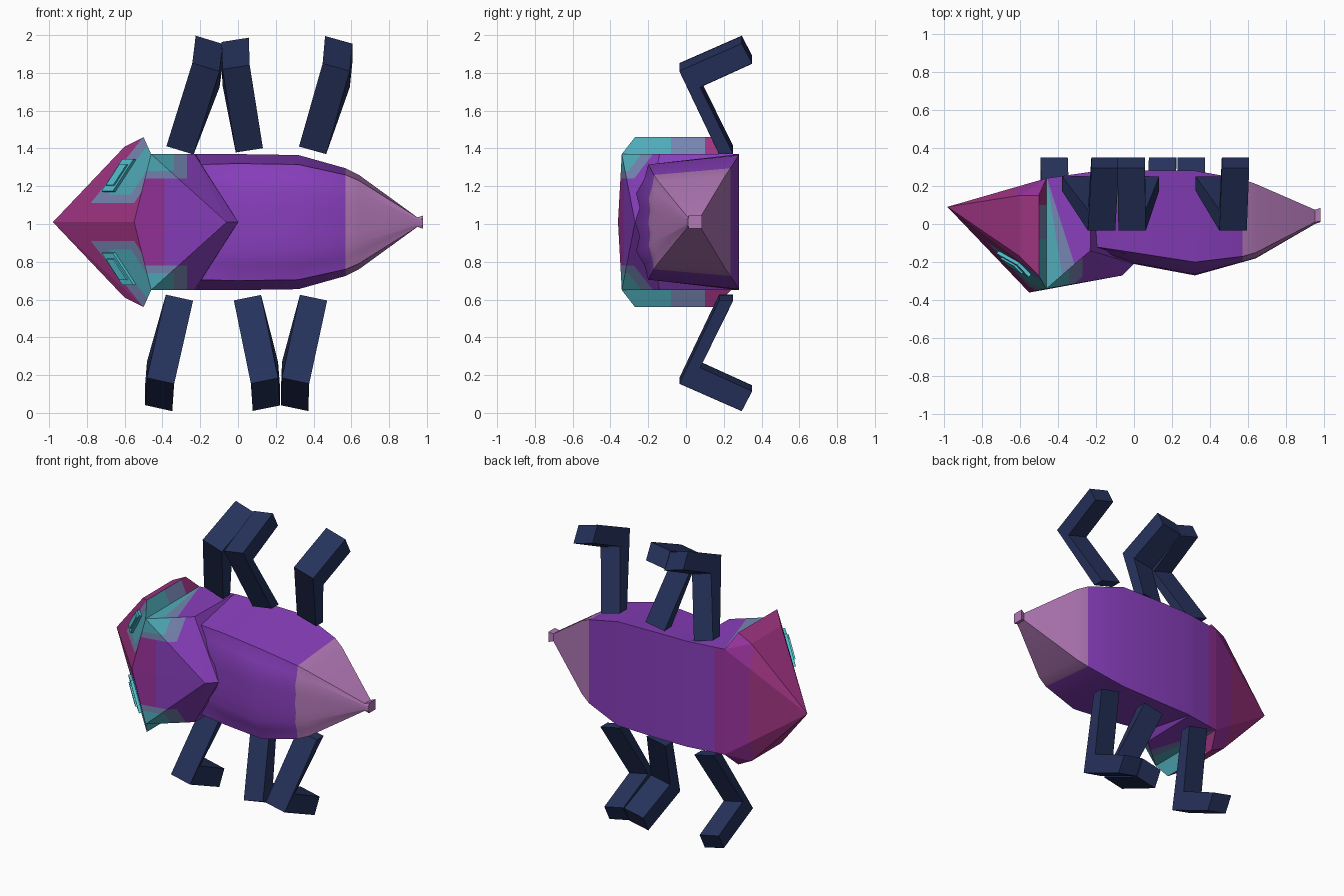
import bpy, bmesh
from mathutils import Vector

cube = bpy.data.objects.get("Cube")
if cube:
    bpy.data.objects.remove(cube)

MID = 1.01  # height of the body axis


def material(name, *rgb):
    linear = [((c / 255 + 0.055) / 1.055) ** 2.4 for c in rgb] + [1]
    m = bpy.data.materials.new(name)
    m.use_nodes = True
    m.diffuse_color = linear
    m.node_tree.nodes["Principled BSDF"].inputs["Base Color"].default_value = linear
    return m


MAGENTA = material("magenta", 160, 52, 130)
PLUM = material("plum", 152, 50, 155)
PURPLE = material("purple", 136, 62, 188)
PINK = material("dusty pink", 178, 120, 182)
TEAL = material("teal", 80, 172, 186)
PALE = material("pale blue", 118, 134, 178)
EYE = material("bright teal", 82, 195, 210)
NAVY = material("navy", 38, 50, 92)


def finish(name, bm, mats, rule=None, lift=MID):
    bmesh.ops.recalc_face_normals(bm, faces=bm.faces)
    if rule:
        for f in bm.faces:
            f.material_index = mats.index(rule(f.calc_center_median(), f.normal))
    mesh = bpy.data.meshes.new(name)
    bm.to_mesh(mesh)
    bm.free()
    for m in mats:
        mesh.materials.append(m)
    ob = bpy.data.objects.new(name, mesh)
    ob.location.z = lift
    bpy.context.collection.objects.link(ob)
    return ob


def hull(points):
    """Convex shell of points mirrored over the z axis."""
    bm = bmesh.new()
    for x, y, z in points:
        for s in ((1, -1) if z else (1,)):
            bm.verts.new((x, y, s * z))
    res = bmesh.ops.convex_hull(bm, input=bm.verts)
    spare = [g for g in res["geom_interior"] if isinstance(g, bmesh.types.BMVert)]
    bmesh.ops.delete(bm, geom=spare, context="VERTS")
    bmesh.ops.recalc_face_normals(bm, faces=bm.faces)
    return bm


def cut(bm, point, normal):
    for s in (1, -1):
        bmesh.ops.bisect_plane(bm, geom=bm.verts[:] + bm.edges[:] + bm.faces[:], dist=1e-5,
                               plane_co=(point[0], point[1], s * point[2]),
                               plane_no=(normal[0], normal[1], s * normal[2]))


def inside(c, planes):
    p = Vector((c.x, c.y, abs(c.z)))
    return all((p - Vector(co)).dot(Vector(no)) > 0 for co, no in planes)


# Head: a wedge with an eye patch on each side of its face
tip, crest, shoulder = (-0.98, 0.09, 0), (-0.55, -0.36, 0), (-0.46, -0.34, 0.36)
head = hull([tip, crest, shoulder, (-0.5, -0.27, 0.45), (-0.5, 0.15, 0.45),
             (-0.6, -0.17, 0.4), (-0.6, 0.15, 0.4), (-0.46, 0.24, 0.36)])


def patch(inset):
    return [((0, 0, 0.1 + inset), (0, 0, 1)),
            ((-0.78 + 1.3 * inset, 0, 0.1), (0.78, 0, -0.62)),
            ((-0.55 - inset, 0, 0.1), (-0.84, 0, 0.54))]


outer, inner = patch(0), patch(0.045)
for co, no in outer + inner:
    cut(head, co, no)
cut(head, (-0.62, 0, 0), (1, 0, 0))
for y in (-0.08, 0.1):
    cut(head, (0, y, 0), (0, 1, 0))


def head_colour(c, n):
    if n.x > 0.2 and abs(c.z) > 0.3:
        return TEAL if c.y < -0.08 else PALE if c.y < 0.1 else MAGENTA
    if n.y < -0.3 and inside(c, outer):
        return TEAL if inside(c, inner) else PALE
    return PLUM if n.y > 0.3 and c.x > -0.62 else MAGENTA


finish("head", head, [MAGENTA, PLUM, TEAL, PALE], head_colour)

# Thorax: a pointed shield over the front of the body
thorax = hull([crest, shoulder, (-0.46, 0.24, 0.36), (-0.23, -0.14, 0.36),
               (-0.06, -0.27, 0), (0, -0.21, 0), (-0.22, 0.275, 0.36)])
front_outer = [((-0.27, 0, 0), (-1, 0, 0)), ((0, 0, 0.23), (0, 0, 1))]
front_inner = [((-0.34, 0, 0), (-1, 0, 0)), ((0, 0, 0.27), (0, 0, 1))]
side_outer = [((-0.46, 0.25, 0), (-0.5, -0.16, 0))]
side_inner = [((-0.46, 0.25, 0), (-0.5, -0.08, 0))]
for co, no in front_outer + front_inner + side_outer + side_inner:
    cut(thorax, co, no)
cut(thorax, (-0.39, 0, 0), (1, 0, 0))


def thorax_colour(c, n):
    side = abs(n.z) > 0.75
    if n.y < 0.5 and inside(c, side_outer if side else front_outer):
        return TEAL if inside(c, side_inner if side else front_inner) else PALE
    return PLUM if c.x < -0.39 and not side else PURPLE


finish("thorax", thorax, [PURPLE, PLUM, TEAL, PALE], thorax_colour)

# Abdomen: rippled loft; x, back y, corner y, crown y, back half-height, front half-height
stations = [(-0.46, 0.24, -0.05, -0.1, 0.36, 0.3),
            (-0.39, 0.25, -0.07, -0.1, 0.36, 0.3),
            (-0.2, 0.278, -0.12, -0.14, 0.36, 0.305),
            (0, 0.28, -0.15, -0.21, 0.36, 0.31),
            (0.32, 0.28, -0.2, -0.27, 0.355, 0.305),
            (0.57, 0.235, -0.17, -0.2, 0.285, 0.25),
            (0.64, 0.21, -0.15, -0.18, 0.25, 0.22),
            (0.95, 0.075, 0.01, 0, 0.025, 0.025),
            (0.98, 0.085, 0.015, 0.01, 0.035, 0.035)]
ripple = [(1, 0), (0.75, 0.3), (0.5, 0.92), (0.25, 0.65), (0, 1)]
ripple += [(-a, d) for a, d in ripple[-2::-1]]
abdomen = bmesh.new()
rings = []
for x, back, corner, crown, zb, zf in stations:
    ring = [(x, back, -zb), (x, back, zb)]
    ring += [(x, corner + (crown - corner) * d, zf * a) for a, d in ripple]
    rings.append([abdomen.verts.new(p) for p in ring])
for r, s in zip(rings, rings[1:]):
    for i in range(len(r)):
        j = (i + 1) % len(r)
        abdomen.faces.new((r[i], r[j], s[j], s[i]))
abdomen.faces.new(rings[0])
abdomen.faces.new(rings[-1])
body = finish("abdomen", abdomen, [PURPLE, PLUM, PINK],
              lambda c, n: PINK if c.x > 0.57 else PLUM if c.x < -0.39 else PURPLE)
bpy.context.view_layer.objects.active = body
body.select_set(True)
bpy.ops.object.shade_smooth_by_angle(angle=0.6)
body.select_set(False)


def prism(bm, base, top):
    a, b = [[bm.verts.new(p) for p in pts] for pts in (base, top)]
    bm.faces.new(a)
    bm.faces.new(b)
    for i in range(len(a)):
        j = (i + 1) % len(a)
        bm.faces.new((a[i], a[j], b[j], b[i]))


# Eyes: stacked slanted slabs lying on the face plane
normal = (Vector(crest) - Vector(tip)).cross(Vector(shoulder) - Vector(tip)).normalized()
outline = [(-0.71, 0.16), (-0.65, 0.16), (-0.54, 0.33), (-0.6, 0.33)]
for side, s in (("left", 1), ("right", -1)):
    eye = bmesh.new()
    for scale, rise in ((1, 0.018), (0.65, 0.028)):
        base = []
        for x, z in outline:
            x, z = -0.625 + (x + 0.625) * scale, 0.245 + (z - 0.245) * scale
            y = tip[1] - (normal.x * (x - tip[0]) + normal.z * z) / normal.y
            base.append(Vector((x, y, z)))
        top = [p + normal * rise for p in base]
        prism(eye, *[[(p.x, p.y, s * p.z) for p in pts] for pts in (base, top)])
    finish(("upper" if s > 0 else "lower") + "_eye", eye, [EYE])

# Legs: bent bars; side profile as (y, height, joint number)
profile = [(0.175, 0.39, 0), (-0.035, 0.83, 1), (0.295, 0.975, 2),
           (0.35, 0.87, 2), (0.075, 0.745, 1), (0.25, 0.39, 0)]
legs = {"upper_front_leg": (1, -0.307, -0.17, -0.152),
        "upper_middle_leg": (1, 0.06, -0.01, -0.015),
        "upper_rear_leg": (1, 0.395, 0.52, 0.533),
        "lower_front_leg": (-1, -0.31, -0.41, -0.42),
        "lower_middle_leg": (-1, 0.05, 0.14, 0.15),
        "lower_rear_leg": (-1, 0.4, 0.305, 0.3)}
for name, (up, *joints) in legs.items():
    slope = (joints[0] - joints[1]) / 0.45
    bm = bmesh.new()
    prism(bm, *[[(joints[k] + w, y, up * (h + slope * w)) for y, h, k in profile]
                for w in (-0.072, 0.072)])
    finish(name, bm, [NAVY], lift=1)
